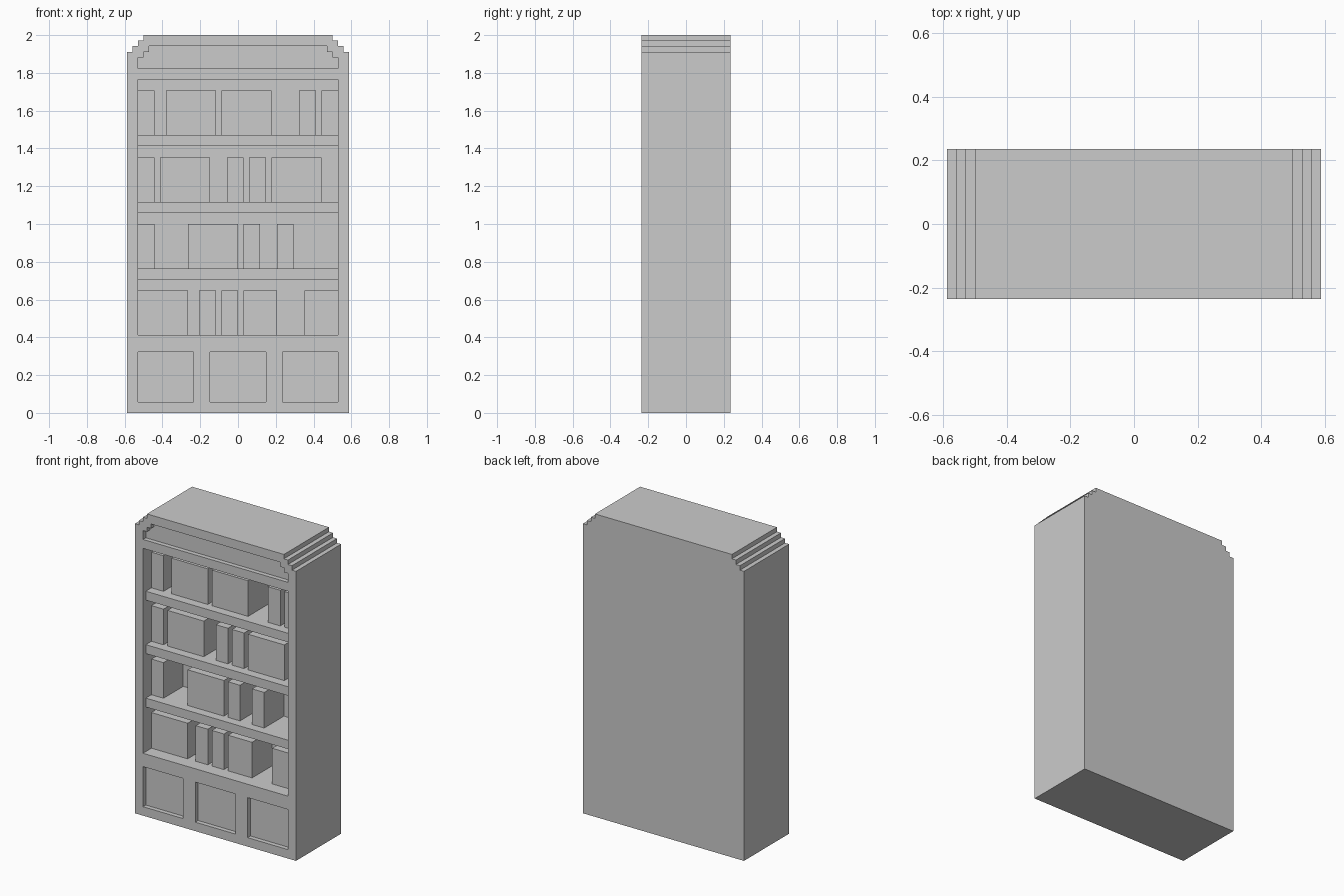
import bpy, bmesh

if "Cube" in bpy.data.objects:
    bpy.data.objects.remove(bpy.data.objects["Cube"])

U = 2 / 68          # the design sits on a regular grid, 68 units high
FRONT = -8          # front plane in grid units (16 deep)
BACK_WALL = 2       # inner back of the shelf opening


def extrude(name, outline, y0, y1):
    """Solid from an (x, z) outline in grid units, between depths y0 and y1."""
    bm = bmesh.new()
    face = bm.faces.new([bm.verts.new((x * U, y0 * U, z * U)) for x, z in outline])
    new = bmesh.ops.extrude_face_region(bm, geom=[face])["geom"]
    moved = [v for v in new if isinstance(v, bmesh.types.BMVert)]
    bmesh.ops.translate(bm, verts=moved, vec=(0, (y1 - y0) * U, 0))
    bmesh.ops.recalc_face_normals(bm, faces=bm.faces)
    mesh = bpy.data.meshes.new(name)
    bm.to_mesh(mesh)
    bm.free()
    obj = bpy.data.objects.new(name, mesh)
    bpy.context.collection.objects.link(obj)
    return obj


def box(name, x0, x1, z0, z1, y0, y1):
    return extrude(name, [(x0, z0), (x1, z0), (x1, z1), (x0, z1)], y0, y1)


def stepped(half, z0, shoulder, steps):
    """Symmetric outline with staircase upper corners."""
    right = [(half, z0), (half, shoulder)]
    for i in range(1, steps + 1):
        right += [(half - i, shoulder + i - 1), (half - i, shoulder + i)]
    return right + [(-x, z) for x, z in reversed(right)]


# Carcass with stepped top corners
carcass = extrude("bookcase_carcass", stepped(20, 0, 65, 3), FRONT, 8)

# Cutters: shelf opening, stepped top panel, three lower panels
cutters = [
    box("opening_cutter", -18, 18, 14, 60, FRONT - 2, BACK_WALL),
    extrude("top_panel_cutter", stepped(18, 62, 64, 2), FRONT - 2, FRONT + 1),
]
for x0 in (-18, -5, 8):
    cutters.append(box("lower_panel_cutter", x0, x0 + 10, 2, 11, FRONT - 2, FRONT + 1))

bpy.context.view_layer.objects.active = carcass
for cutter in cutters:
    cutter.hide_render = True
    mod = carcass.modifiers.new("recess", "BOOLEAN")
    mod.operation = "DIFFERENCE"
    mod.solver = "EXACT"
    mod.object = cutter
    bpy.ops.object.modifier_apply(modifier=mod.name)
    bpy.data.objects.remove(cutter)

# Shelves, set back one unit from the front
for z in (24, 36, 48):
    box("shelf", -18, 18, z, z + 2, FRONT + 1, BACK_WALL)

# Book blocks per shelf: floor height -> (left, right) spans
books = {
    50: [(-18, -15), (-13, -4), (-3, 6), (11, 14), (15, 18)],
    38: [(-18, -15), (-14, -5), (-2, 1), (2, 5), (6, 15)],
    26: [(-18, -15), (-9, 0), (1, 4), (7, 10)],
    14: [(-18, -9), (-7, -4), (-3, 0), (1, 7), (12, 18)],
}
for z, spans in books.items():
    for x0, x1 in spans:
        box("books", x0, x1, z, z + 8, FRONT + 3, BACK_WALL)
